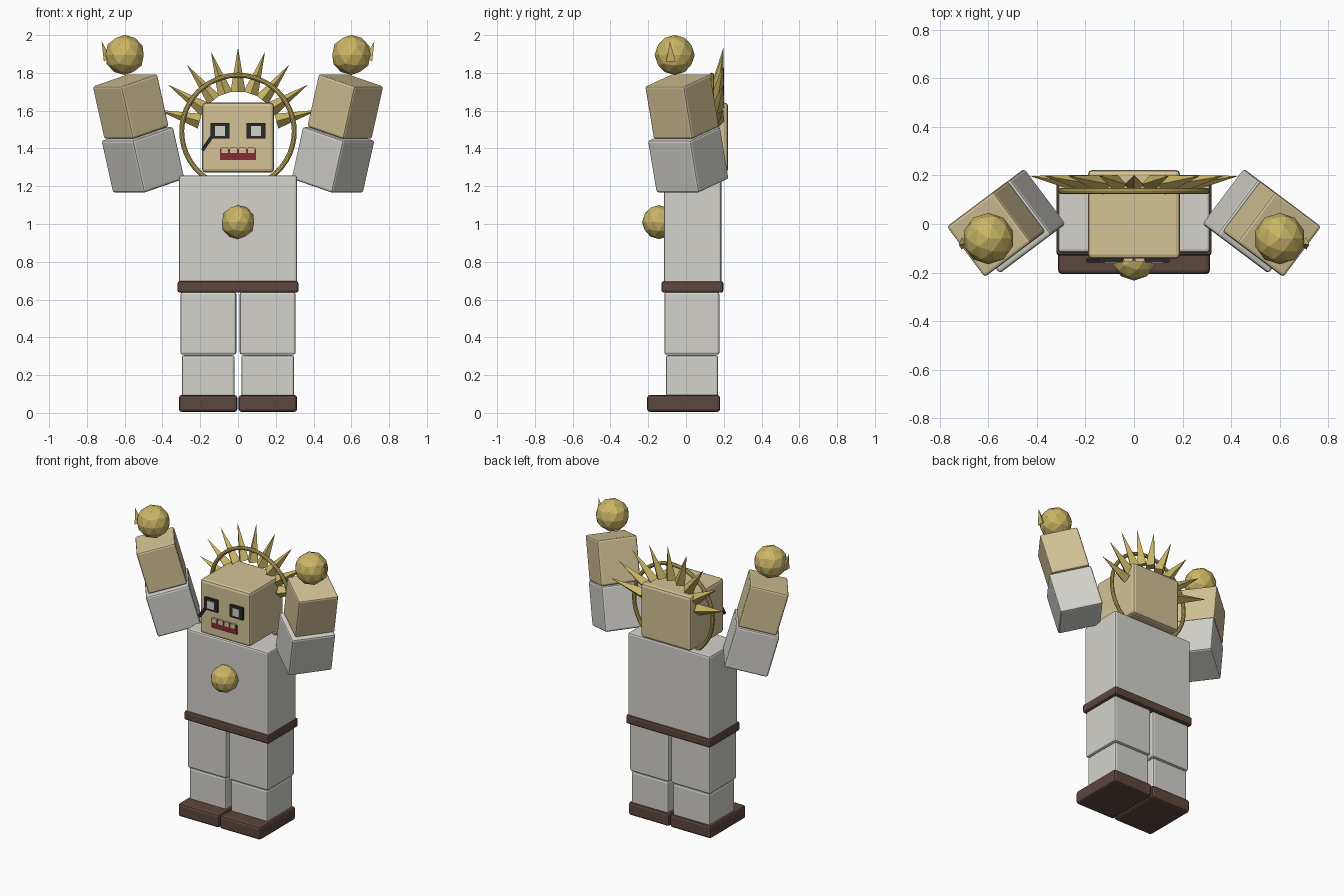
import bpy, bmesh, math
from mathutils import Matrix, Vector

if "Cube" in bpy.data.objects:
    bpy.data.objects.remove(bpy.data.objects["Cube"])


def material(name, rgb):
    m = bpy.data.materials.new(name)
    lin = [(c / 255 / 12.92 if c < 11 else ((c / 255 + 0.055) / 1.055) ** 2.4) for c in rgb]
    m.diffuse_color = (*lin, 1)
    m.use_nodes = True
    m.node_tree.nodes["Principled BSDF"].inputs["Base Color"].default_value = m.diffuse_color
    return m


GREY = material("light grey", (211, 210, 204))
TAN = material("tan", (211, 195, 150))
GOLD = material("gold", (203, 181, 101))
BROWN = material("dark brown", (92, 70, 62))
BLACK = material("black", (42, 41, 42))
RED = material("dark red", (135, 42, 52))


def finish(bm, name, mat, matrix=Matrix()):
    bm.transform(matrix)
    bmesh.ops.recalc_face_normals(bm, faces=bm.faces)
    me = bpy.data.meshes.new(name)
    bm.to_mesh(me)
    bm.free()
    me.materials.append(mat)
    ob = bpy.data.objects.new(name, me)
    bpy.context.collection.objects.link(ob)
    return ob


def block(name, mat, size, matrix, bevel=0.012):
    bm = bmesh.new()
    bmesh.ops.create_cube(bm, size=1)
    bm.transform(Matrix.Diagonal((*size, 1)))
    if bevel:
        bmesh.ops.bevel(bm, geom=bm.edges[:], offset=bevel, segments=2,
                        profile=0.5, affect='EDGES')
    return finish(bm, name, mat, matrix)


def box(name, mat, x, y, z, bevel=0.012):
    """Box from its (min, max) range on each axis."""
    size = [r[1] - r[0] for r in (x, y, z)]
    mid = [(r[0] + r[1]) / 2 for r in (x, y, z)]
    return block(name, mat, size, Matrix.Translation(mid), bevel)


def ball(name, centre, radius):
    bm = bmesh.new()
    bmesh.ops.create_icosphere(bm, subdivisions=2, radius=radius)
    return finish(bm, name, GOLD, Matrix.Translation(centre))


def spike(name, base, tip):
    """Pyramid from a ring of base corners to a tip."""
    bm = bmesh.new()
    corners = [bm.verts.new(p) for p in base]
    top = bm.verts.new(tip)
    bm.faces.new(corners)
    for i, v in enumerate(corners):
        bm.faces.new((v, corners[(i + 1) % len(corners)], top))
    return finish(bm, name, GOLD)


# Body
box("torso", GREY, (-0.312, 0.312), (-0.117, 0.187), (0.68, 1.258))
box("belt", BROWN, (-0.32, 0.32), (-0.13, 0.198), (0.637, 0.697))
ball("belly_ball", (0, -0.143, 1.01), 0.09)
box("head", TAN, (-0.19, 0.19), (-0.143, 0.223), (1.272, 1.642), 0.018)

for s, side in ((-1, "left"), (1, "right")):
    def span(a, b):
        return sorted((s * a, s * b))

    # Legs
    box(side + "_thigh", GREY, span(0.009, 0.305), (-0.115, 0.177), (0.308, 0.64))
    box(side + "_shin", GREY, span(0.018, 0.297), (-0.106, 0.17), (0.085, 0.306))
    box(side + "_shoe", BROWN, span(0.003, 0.313), (-0.206, 0.181), (0.005, 0.095), 0.016)

    # Raised arms, leaning outward and forward
    tilt = math.radians(15.5)
    out = Vector((s * 0.8, -0.6, 0))
    up = Vector((0, 0, 1))
    axis = up * math.cos(tilt) + out * math.sin(tilt)
    u = out * math.cos(tilt) - up * math.sin(tilt)
    rot = Matrix((u, axis.cross(u), axis)).transposed().to_4x4()
    block(side + "_upper_arm", GREY, (0.28, 0.284, 0.287),
          Matrix.Translation((s * 0.503, 0.012, 1.34)) @ rot)
    block(side + "_forearm", TAN, (0.25, 0.26, 0.29),
          Matrix.Translation((s * 0.568, -0.021, 1.622)) @ rot)

    # Ball hands with a small thorn
    ball(side + "_hand", (s * 0.6, -0.06, 1.895), 0.106)
    spike(side + "_thorn",
          [(s * 0.675, -0.08, 1.885), (s * 0.71, -0.105, 1.86), (s * 0.71, -0.055, 1.86)],
          (s * 0.722, -0.085, 1.968))

    # Eyes
    for name, mat, w, z, depth in (("eye_frame", BLACK, 0.05, (1.452, 1.535), 0.158),
                                   ("eye", GREY, 0.026, (1.467, 1.52), 0.162)):
        box(side + "_" + name, mat, span(0.096 - w, 0.096 + w), (-depth, -0.135), z, 0)

# Eye strap
block("eye_strap", BLACK, (0.1, 0.016, 0.018),
      Matrix.Translation((-0.16, -0.15, 1.432)) @ Matrix.Rotation(-math.radians(56), 4, 'Y'), 0)

# Mouth and teeth
box("mouth", RED, (-0.095, 0.095), (-0.15, -0.135), (1.338, 1.4), 0)
for i in range(4):
    x = -0.07 + i * 0.0467
    box("tooth_%d" % (i + 1), TAN, (x - 0.018, x + 0.018), (-0.156, -0.135), (1.376, 1.406), 0)

# Halo ring
bpy.ops.mesh.primitive_torus_add(major_segments=48, minor_segments=10, major_radius=0.298,
                                 minor_radius=0.013, location=(0, 0.136, 1.49),
                                 rotation=(math.pi / 2, 0, 0))
halo = bpy.context.object
halo.name = "halo_ring"
halo.data.materials.append(GOLD)
bpy.ops.object.shade_smooth_by_angle()

# Crown of rays, diamond in section, fanned round the halo
for i in range(9):
    a = math.radians(-75 + i * 18.75)
    d = Vector((math.sin(a), 0, math.cos(a)))
    t = Vector((math.cos(a), 0, -math.sin(a))) * 0.04
    y = Vector((0, 0.04, 0))
    c = Vector((0, 0.162, 1.49))
    b = c + d * 0.21
    spike("ray_%d" % (i + 1), [b + t, b + y, b - t, b - y], c + d * 0.445 + y * 0.9)
